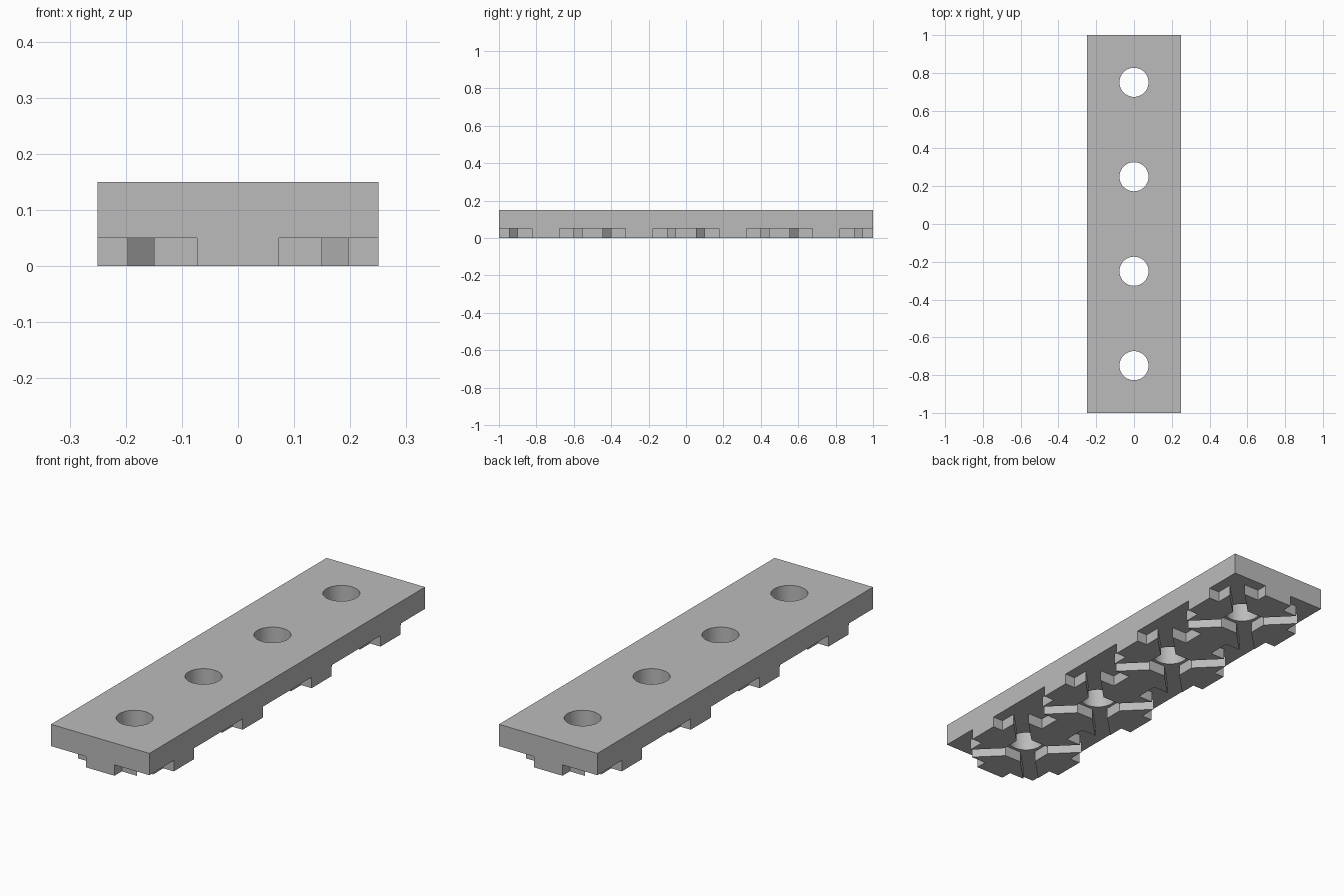
import bpy
import bmesh
from math import radians

CELL, LENGTH, HEIGHT, DEPTH = 0.5, 2.0, 0.15, 0.05
HOLE_R = 0.077
TIP = 0.09        # flat inner end of each foot
GROOVE = 0.047    # diagonal groove offset
BODY = 0.197      # foot half size
LUG = 0.073       # lug half width
OVER = 0.255      # slight overlap past the cell border

cube = bpy.data.objects.get("Cube")
if cube:
    bpy.data.objects.remove(cube, do_unlink=True)

grey = bpy.data.materials.new("mid_grey")
grey.use_nodes = True
grey.diffuse_color = (0.5, 0.5, 0.5, 1)
grey.node_tree.nodes["Principled BSDF"].inputs["Base Color"].default_value = (0.5, 0.5, 0.5, 1)


def add_object(name, bm):
    bmesh.ops.recalc_face_normals(bm, faces=bm.faces)
    mesh = bpy.data.meshes.new(name)
    bm.to_mesh(mesh)
    bm.free()
    obj = bpy.data.objects.new(name, mesh)
    bpy.context.collection.objects.link(obj)
    mesh.materials.append(grey)
    return obj


def recess_cutter(y):
    # Diagonal cross groove opening into the four cell corners
    quarter = [(TIP, TIP - GROOVE), (BODY, BODY - GROOVE), (BODY, LUG), (OVER, LUG),
               (OVER, OVER),
               (LUG, OVER), (LUG, BODY), (BODY - GROOVE, BODY), (TIP - GROOVE, TIP)]
    outline = []
    for turn in range(4):
        outline += quarter
        quarter = [(-b, a) for a, b in quarter]
    bm = bmesh.new()
    face = bm.faces.new([bm.verts.new((px, y + py, -0.02)) for px, py in outline])
    ext = bmesh.ops.extrude_face_region(bm, geom=[face])
    top = [v for v in ext["geom"] if isinstance(v, bmesh.types.BMVert)]
    bmesh.ops.translate(bm, verts=top, vec=(0, 0, DEPTH + 0.02))
    return add_object("recess_cutter", bm)


def hole_cutter(y):
    bm = bmesh.new()
    bmesh.ops.create_cone(bm, cap_ends=True, segments=48, radius1=HOLE_R,
                          radius2=HOLE_R, depth=1)
    bmesh.ops.translate(bm, verts=bm.verts, vec=(0, y, 0))
    return add_object("hole_cutter", bm)


# Plate blank
bm = bmesh.new()
bmesh.ops.create_cube(bm, size=1)
bmesh.ops.scale(bm, verts=bm.verts, vec=(CELL, LENGTH, HEIGHT))
bmesh.ops.translate(bm, verts=bm.verts, vec=(0, 0, HEIGHT / 2))
plate = add_object("perforated_plate", bm)

# Cut underside recesses and through holes in each cell
bpy.context.view_layer.objects.active = plate
for make in (recess_cutter, hole_cutter):
    for i in range(4):
        cutter = make((i - 1.5) * CELL)
        cutter.hide_render = True
        mod = plate.modifiers.new("cut", "BOOLEAN")
        mod.operation = "DIFFERENCE"
        mod.solver = "EXACT"
        mod.object = cutter
        bpy.ops.object.modifier_apply(modifier=mod.name)
        bpy.data.objects.remove(cutter, do_unlink=True)

# Smooth hole walls, crisp edges elsewhere
bpy.ops.object.select_all(action="DESELECT")
plate.select_set(True)
bpy.ops.object.shade_smooth_by_angle(angle=radians(30))
